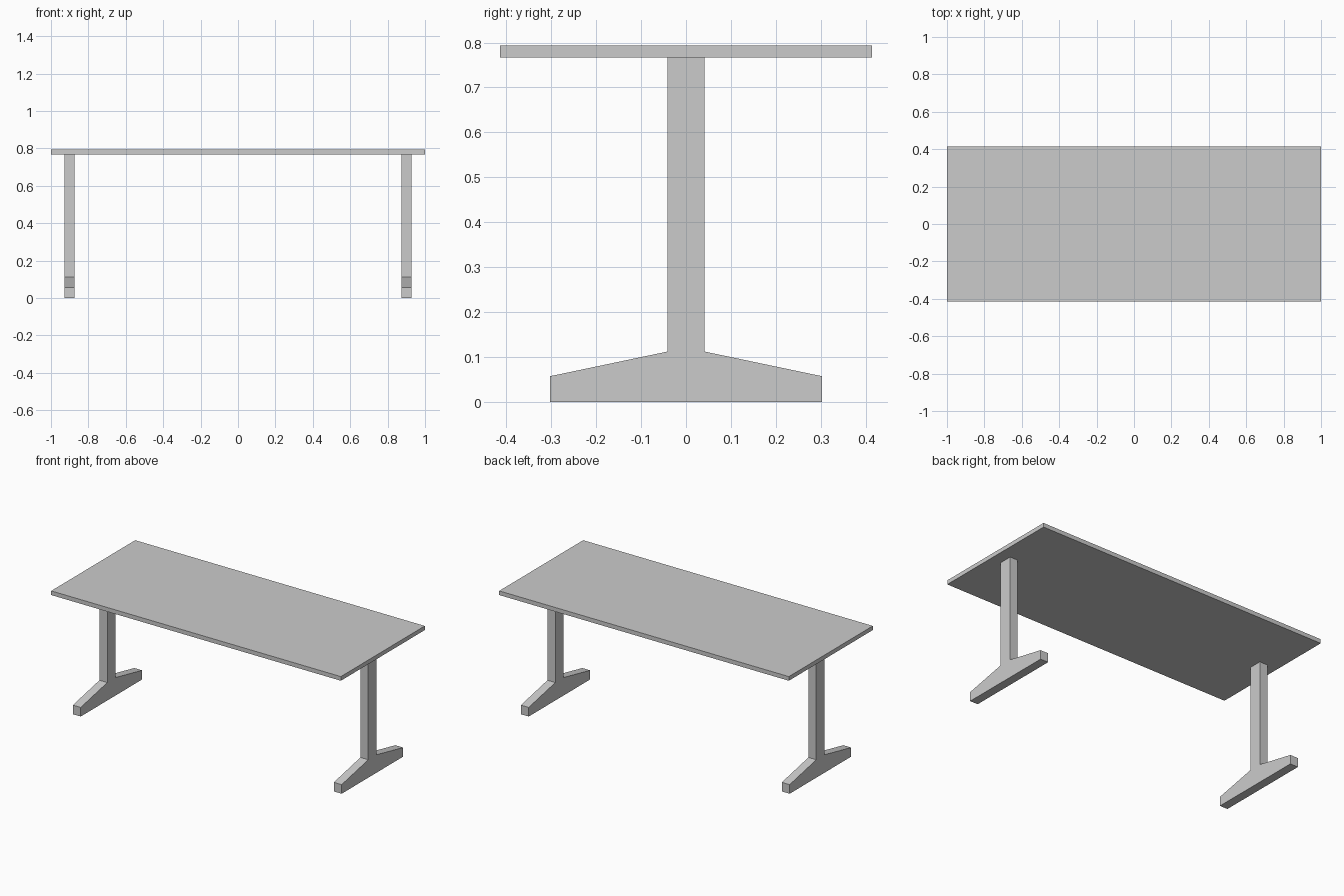
import bpy, bmesh

if "Cube" in bpy.data.objects:
    bpy.data.objects.remove(bpy.data.objects["Cube"])

TOP_Z, UNDER_Z = 0.793, 0.767


def make_object(name, bm):
    bmesh.ops.recalc_face_normals(bm, faces=bm.faces)
    mesh = bpy.data.meshes.new(name)
    bm.to_mesh(mesh)
    bm.free()
    obj = bpy.data.objects.new(name, mesh)
    bpy.context.collection.objects.link(obj)
    return obj


def extrude_x(name, profile, x0, x1):
    """Extrude a closed (y, z) profile from x0 to x1."""
    bm = bmesh.new()
    face = bm.faces.new([bm.verts.new((x0, y, z)) for y, z in profile])
    ext = bmesh.ops.extrude_face_region(bm, geom=[face], use_keep_orig=True)
    moved = [g for g in ext["geom"] if isinstance(g, bmesh.types.BMVert)]
    bmesh.ops.translate(bm, verts=moved, vec=(x1 - x0, 0, 0))
    return make_object(name, bm)


# Table top: thin flat slab
extrude_x("table_top", [(-0.414, UNDER_Z), (0.414, UNDER_Z),
                        (0.414, TOP_Z), (-0.414, TOP_Z)], -1.0, 1.0)

# Legs: post and tapered foot in one upside-down T profile
half = [(0.303, 0.0), (0.303, 0.057), (0.041, 0.112), (0.041, UNDER_Z)]
leg_profile = half + [(-y, z) for y, z in reversed(half)]
for name, x in (("left_leg", -0.901), ("right_leg", 0.901)):
    extrude_x(name, leg_profile, x - 0.027, x + 0.027)
